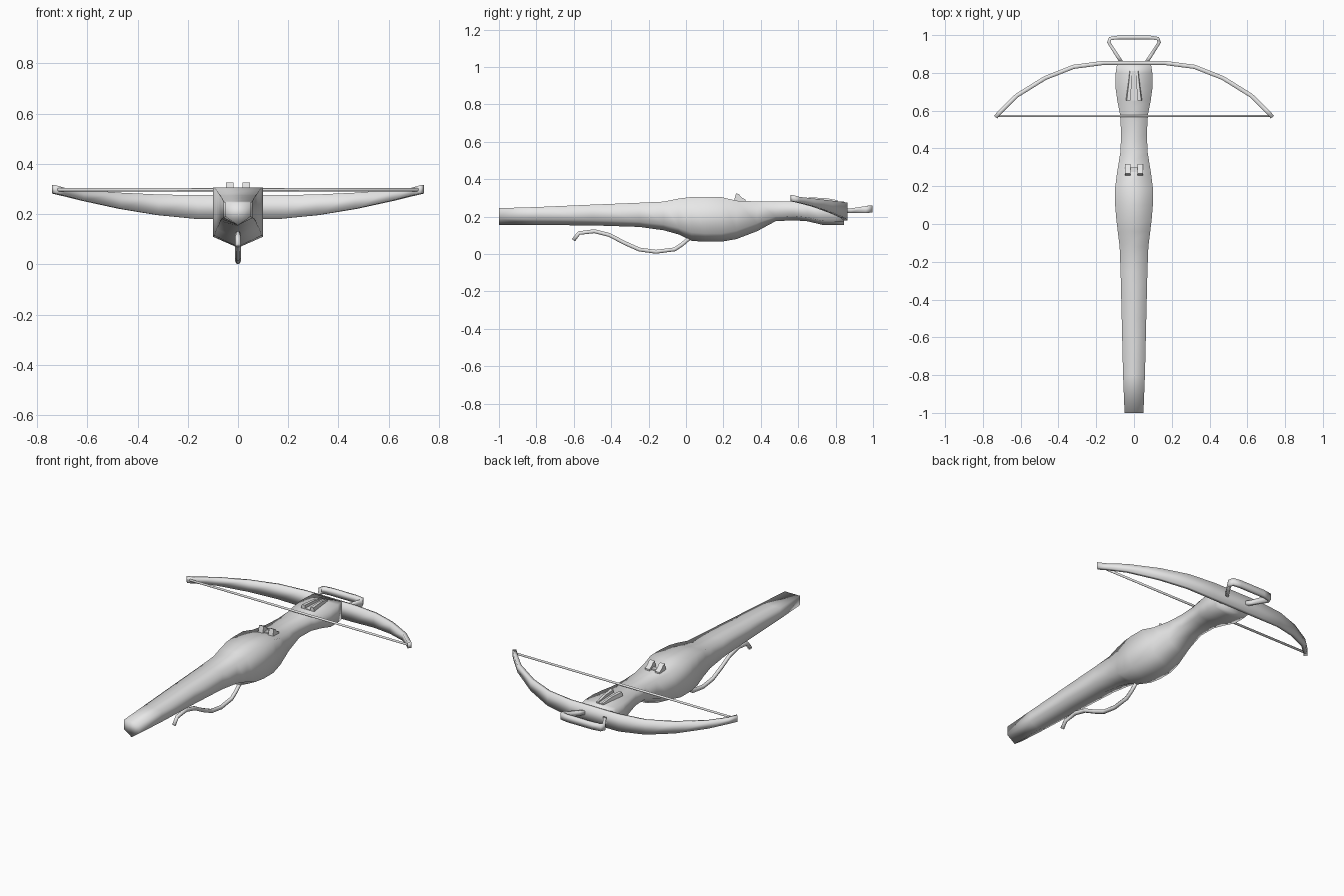
import bpy, bmesh, math
from mathutils import Vector

if "Cube" in bpy.data.objects:
    bpy.data.objects.remove(bpy.data.objects["Cube"])

grey = bpy.data.materials.new("plain grey")
grey.diffuse_color = (0.8, 0.8, 0.8, 1)
grey.use_nodes = True
grey.node_tree.nodes["Principled BSDF"].inputs["Base Color"].default_value = grey.diffuse_color


def loft(name, rings, sharp=None):
    """Skin a list of equal-length vertex rings and cap both ends."""
    bm = bmesh.new()
    vs = [[bm.verts.new(p) for p in ring] for ring in rings]
    n = len(vs[0])
    for a, b in zip(vs, vs[1:]):
        for i in range(n):
            j = (i + 1) % n
            bm.faces.new((a[i], a[j], b[j], b[i]))
    bm.faces.new(vs[0][::-1])
    bm.faces.new(vs[-1])
    bmesh.ops.recalc_face_normals(bm, faces=bm.faces[:])
    for f in bm.faces:
        f.smooth = True
    me = bpy.data.meshes.new(name)
    bm.to_mesh(me)
    bm.free()
    me.materials.append(grey)
    ob = bpy.data.objects.new(name, me)
    bpy.context.collection.objects.link(ob)
    if sharp:
        bpy.context.view_layer.objects.active = ob
        ob.select_set(True)
        bpy.ops.object.shade_smooth_by_angle(angle=math.radians(sharp))
        ob.select_set(False)
    return ob


def sweep(name, path, up, half, sides=6, sharp=None):
    """Sweep a section along a path; half = (in-plane, along up) per point."""
    pts, up = [Vector(p) for p in path], Vector(up)
    k = math.sqrt(2) if sides == 4 else 1
    rings = []
    for i, p in enumerate(pts):
        d0 = (p - pts[i - 1]) if i else pts[1] - p
        d1 = (pts[i + 1] - p) if i < len(pts) - 1 else d0
        d0, d1 = ((d - up * d.dot(up)).normalized() for d in (d0, d1))
        side = (d0 + d1).normalized().cross(up)
        a, b = half[i] if isinstance(half, list) else half
        ring = []
        for s in range(sides):
            t = 2 * math.pi * (s + 0.5) / sides
            ring.append(p + side * (a * k * math.cos(t)) + up * (b * k * math.sin(t)))
        rings.append(ring)
    return loft(name, rings, sharp)


# Stock: y, half width, top, lower side edge, keel
stock = [
    (-1.00, .050, .245, .190, .155), (-0.80, .058, .251, .185, .155),
    (-0.50, .065, .264, .180, .153), (-0.25, .071, .274, .172, .145),
    (-0.12, .076, .280, .158, .127), (-0.04, .086, .296, .140, .105),
    (0.03, .094, .305, .115, .070), (0.10, .100, .305, .110, .066),
    (0.19, .100, .304, .110, .066), (0.27, .090, .285, .125, .080),
    (0.38, .072, .281, .165, .122), (0.48, .068, .280, .200, .176),
    (0.58, .074, .280, .203, .180), (0.65, .088, .280, .195, .175),
    (0.73, .099, .280, .177, .156), (0.80, .097, .280, .175, .155),
    (0.845, .090, .280, .175, .155),
]
loft("stock", [[(-w, y, t), (w, y, t), (w, y, s), (0, y, k), (-w, y, s)]
               for y, w, t, s, k in stock])

# Bow: x, y, bottom, top for one limb, mirrored to the other side
limb = [(.16, .853, .180, .275), (.32, .832, .196, .278), (.47, .773, .221, .285),
        (.62, .680, .254, .296), (.70, .602, .274, .305), (.733, .566, .282, .315)]
both = [(-x, y, b, t) for x, y, b, t in reversed(limb)] + limb
sweep("bow", [(x, y, (b + t) / 2) for x, y, b, t in both], (0, 0, 1),
      [(.011, (t - b) / 2) for x, y, b, t in both], sides=4)

# Bow string
sweep("string", [(-.73, .572, .297), (.73, .572, .297)], (0, 0, 1), (.007, .007))

# Foot stirrup
half_loop = [(.065, .855, .232), (.085, .885, .232), (.134, .962, .238), (.126, .982, .240),
             (.08, .988, .240)]
loop = half_loop + [(-x, y, z) for x, y, z in reversed(half_loop)]
sweep("stirrup", loop, (0, 0, 1),
      [(.009, .011), (.009, .012), (.009, .018), (.010, .019), (.010, .019)]
      + [(.010, .019), (.010, .019), (.009, .018), (.009, .012), (.009, .011)], sides=4)

# Trigger lever
lever = [(-.602, .074), (-.572, .112), (-.49, .122), (-.41, .102), (-.33, .060),
         (-.25, .024), (-.16, .012), (-.06, .025), (-.02, .052), (.03, .095)]
sweep("trigger_lever", [(0, y, z) for y, z in lever], (1, 0, 0), (.012, .011))

# Nut: two claws and the bar between them
claw = [(.255, .270), (.258, .290), (.268, .325), (.282, .320), (.298, .302),
        (.318, .292), (.318, .270)]
for side, x0 in (("left", -.048), ("right", .018)):
    loft("nut_claw_" + side, [[(x, y, z) for y, z in claw] for x in (x0, x0 + .030)], 40)
bar = [(.275, .270), (.275, .292), (.300, .292), (.300, .270)]
loft("nut_bar", [[(x, y, z) for y, z in bar] for x in (-.02, .02)], 40)

# Bolt rest: tapered block with a groove down the middle
rest = []
for y, w, t in ((.655, .045, .302), (.74, .033, .300), (.81, .025, .288)):
    g = w * .4
    rest.append([(-w, y, .27), (-w * .85, y, t), (-g, y, t), (-g, y, .284),
                 (g, y, .284), (g, y, t), (w * .85, y, t), (w, y, .27)])
loft("bolt_rest", rest, 40)
